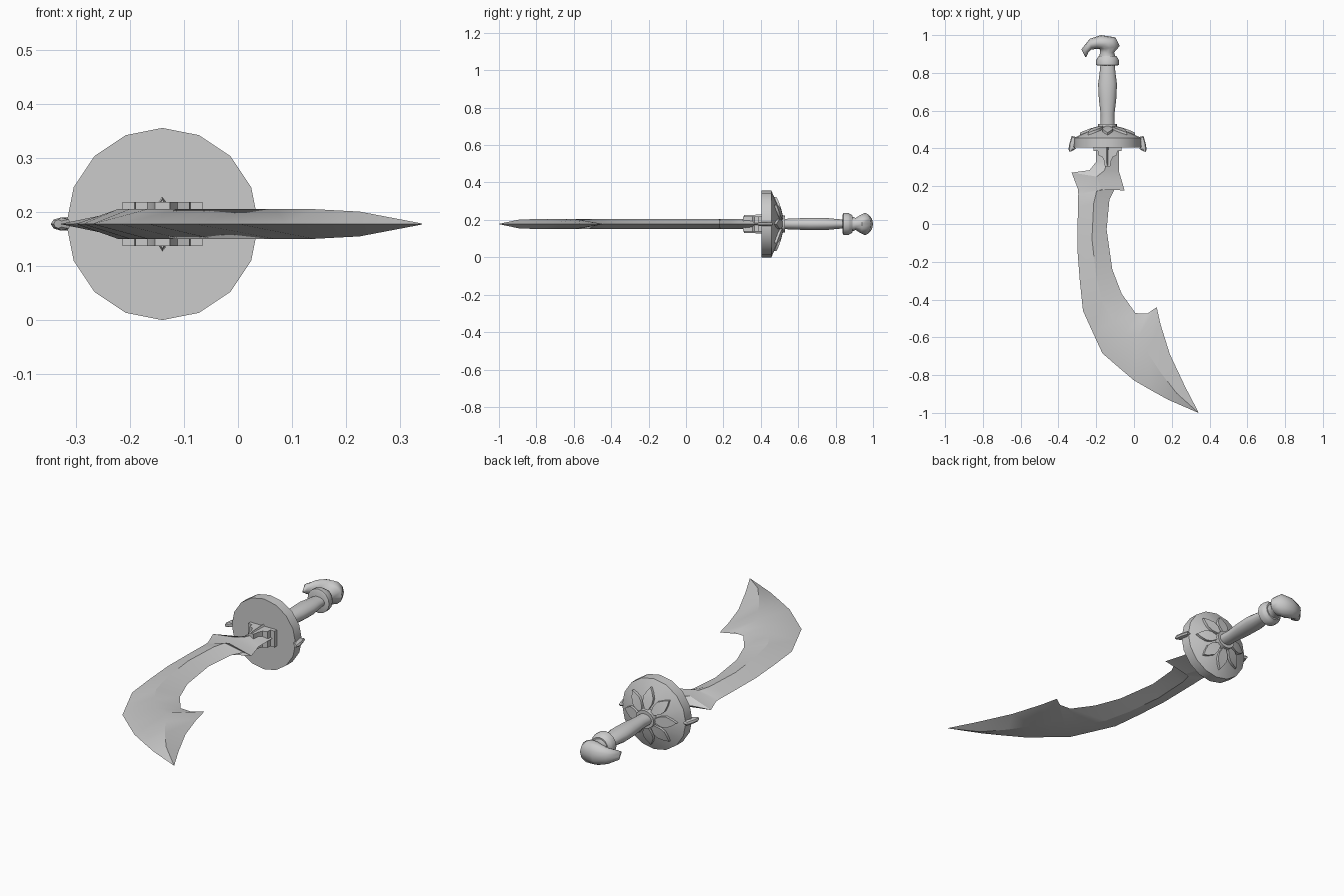
import bpy, bmesh
from math import sin, cos, pi, radians
from mathutils import Vector, Matrix

if "Cube" in bpy.data.objects:
    bpy.data.objects.remove(bpy.data.objects["Cube"])

CX, CZ = -0.14, 0.178   # hilt axis, running along y


def finish(name, bm, angle=35):
    bmesh.ops.recalc_face_normals(bm, faces=bm.faces)
    me = bpy.data.meshes.new(name)
    bm.to_mesh(me)
    bm.free()
    ob = bpy.data.objects.new(name, me)
    bpy.context.collection.objects.link(ob)
    bpy.ops.object.select_all(action='DESELECT')
    bpy.context.view_layer.objects.active = ob
    ob.select_set(True)
    bpy.ops.object.shade_smooth_by_angle(angle=radians(angle))
    return ob


def loft(name, rings, n, angle=35, mirror=False):
    """Skin elliptical rings (ax, ay, bx, by, half_z): a-b is the diameter in the xy plane."""
    bm = bmesh.new()
    for flip in ([False, True] if mirror else [False]):
        loops = []
        for ax, ay, bx, by, h in rings:
            if flip:
                ax, bx = 2 * CX - ax, 2 * CX - bx
            a, b = Vector((ax, ay, CZ)), Vector((bx, by, CZ))
            mid, r = (a + b) / 2, (b - a) / 2
            loops.append([bm.verts.new(mid + r * cos(2 * pi * i / n) + Vector((0, 0, h * sin(2 * pi * i / n))))
                          for i in range(n)])
        for p, q in zip(loops, loops[1:]):
            for i in range(n):
                j = (i + 1) % n
                bm.faces.new((p[i], p[j], q[j], q[i]))
        bm.faces.new(loops[0])
        bm.faces.new(loops[-1])
    return finish(name, bm, angle)


def lathe(name, profile, n, angle=35):
    """Profile of (y, half_x, half_z) along the hilt axis."""
    return loft(name, [(CX - rx, y, CX + rx, y, rz) for y, rx, rz in profile], n, angle)


# curved blade: paired points on back and cutting edge, diamond section
T = 0.0275
loft("blade", [
    (-0.20, 0.42, -0.08, 0.42, T),
    (-0.20, 0.33, -0.08, 0.33, T),
    (-0.235, 0.285, -0.08, 0.28, T),
    (-0.33, 0.272, -0.065, 0.23, T),
    (-0.297, 0.185, -0.05, 0.178, T),
    (-0.295, 0.16, -0.10, 0.19, T),
    (-0.297, 0.09, -0.13, 0.13, T),
    (-0.30, -0.13, -0.145, -0.03, T),
    (-0.287, -0.30, -0.115, -0.24, T),
    (-0.27, -0.46, -0.065, -0.37, T),
    (-0.22, -0.57, 0.008, -0.472, T),
    (-0.167, -0.685, 0.07, -0.475, T),
    (-0.08, -0.76, 0.12, -0.44, T),
    (0.0, -0.828, 0.14, -0.53, T),
    (0.09, -0.88, 0.19, -0.69, T),
    (0.18, -0.93, 0.27, -0.86, 0.023),
    (0.339, -0.999, 0.342, -0.998, 0.001)], 4, 25)

# round guard with a domed back and collar
DOME = [(0.456, 0.178), (0.488, 0.11), (0.506, 0.05)]
lathe("guard", [(0.405, 0.178, 0.178)] + [(y, r, r) for y, r in DOME], 16, 30)
lathe("guard_collar", [(0.49, 0.05, 0.05), (0.53, 0.05, 0.045)], 16)


def dome_y(r):
    for (y0, r0), (y1, r1) in zip(DOME, DOME[1:]):
        if r >= r1:
            return y0 + (y1 - y0) * (r0 - r) / (r0 - r1)
    return DOME[-1][0]


# eight raised petals on the dome
bm = bmesh.new()
half = [(0.045, 0.010), (0.075, 0.026), (0.10, 0.028), (0.125, 0.015)]
outline = half + [(0.145, 0.0)] + [(r, -w) for r, w in reversed(half)]
for k in range(8):
    rot = Matrix.Rotation(k * pi / 4, 3, 'Y')
    place = lambda r, w, dy: rot @ Vector((r, dome_y(r) + dy, w)) + Vector((CX, 0, CZ))
    top = [bm.verts.new(place(r, w, 0.012)) for r, w in outline]
    low = [bm.verts.new(place(r, w, -0.008)) for r, w in outline]
    m = len(top)
    for i in range(m):
        j = (i + 1) % m
        bm.faces.new((top[i], top[j], low[j], low[i]))
    for side in (top, low):
        for i in range(3):
            bm.faces.new((side[i], side[i + 1], side[m - 2 - i], side[m - 1 - i]))
        bm.faces.new((side[3], side[4], side[5]))
finish("guard_petals", bm)

# curled side hooks
loft("guard_hooks", [
    (-0.28, 0.425, -0.28, 0.455, 0.010),
    (-0.312, 0.422, -0.330, 0.466, 0.012),
    (-0.316, 0.408, -0.342, 0.425, 0.012),
    (-0.308, 0.398, -0.347, 0.395, 0.012),
    (-0.325, 0.388, -0.341, 0.381, 0.008)], 8, mirror=True)

# blade socket with central tongue, extruded from an outline
right = [(0.074, 0.41), (0.074, 0.387), (0.052, 0.387), (0.050, 0.365),
         (0.028, 0.355), (0.019, 0.335), (0.014, 0.305)]
bm = bmesh.new()
pts = right + [(-x, y) for x, y in reversed(right)]
face = bm.faces.new([bm.verts.new((CX + x, y, CZ - 0.041)) for x, y in pts])
ext = bmesh.ops.extrude_face_region(bm, geom=[face])
bmesh.ops.translate(bm, vec=(0, 0, 0.082), verts=[v for v in ext["geom"] if isinstance(v, bmesh.types.BMVert)])
finish("blade_socket", bm)
lathe("socket_ridge", [(0.31, 0.018, 0.047), (0.41, 0.035, 0.051)], 4, 20)

# swelling grip
lathe("grip", [(0.52, 0.038, 0.028), (0.58, 0.036, 0.030), (0.66, 0.046, 0.034),
               (0.74, 0.050, 0.034), (0.80, 0.042, 0.028), (0.85, 0.037, 0.023)], 14, 50)

# pommel collar
lathe("pommel_collar", [(0.838, 0.050, 0.050), (0.842, 0.060, 0.060), (0.868, 0.060, 0.060),
                        (0.876, 0.056, 0.054), (0.890, 0.046, 0.046)], 16, 40)

# beaked pommel
loft("pommel", [
    (-0.185, 0.875, -0.095, 0.875, 0.045),
    (-0.180, 0.908, -0.105, 0.908, 0.032),
    (-0.180, 0.922, -0.076, 0.942, 0.048),
    (-0.185, 0.926, -0.098, 0.988, 0.060),
    (-0.200, 0.926, -0.175, 1.000, 0.052),
    (-0.225, 0.924, -0.235, 0.980, 0.040),
    (-0.242, 0.908, -0.278, 0.925, 0.024),
    (-0.252, 0.884, -0.258, 0.884, 0.004)], 12, 60)
